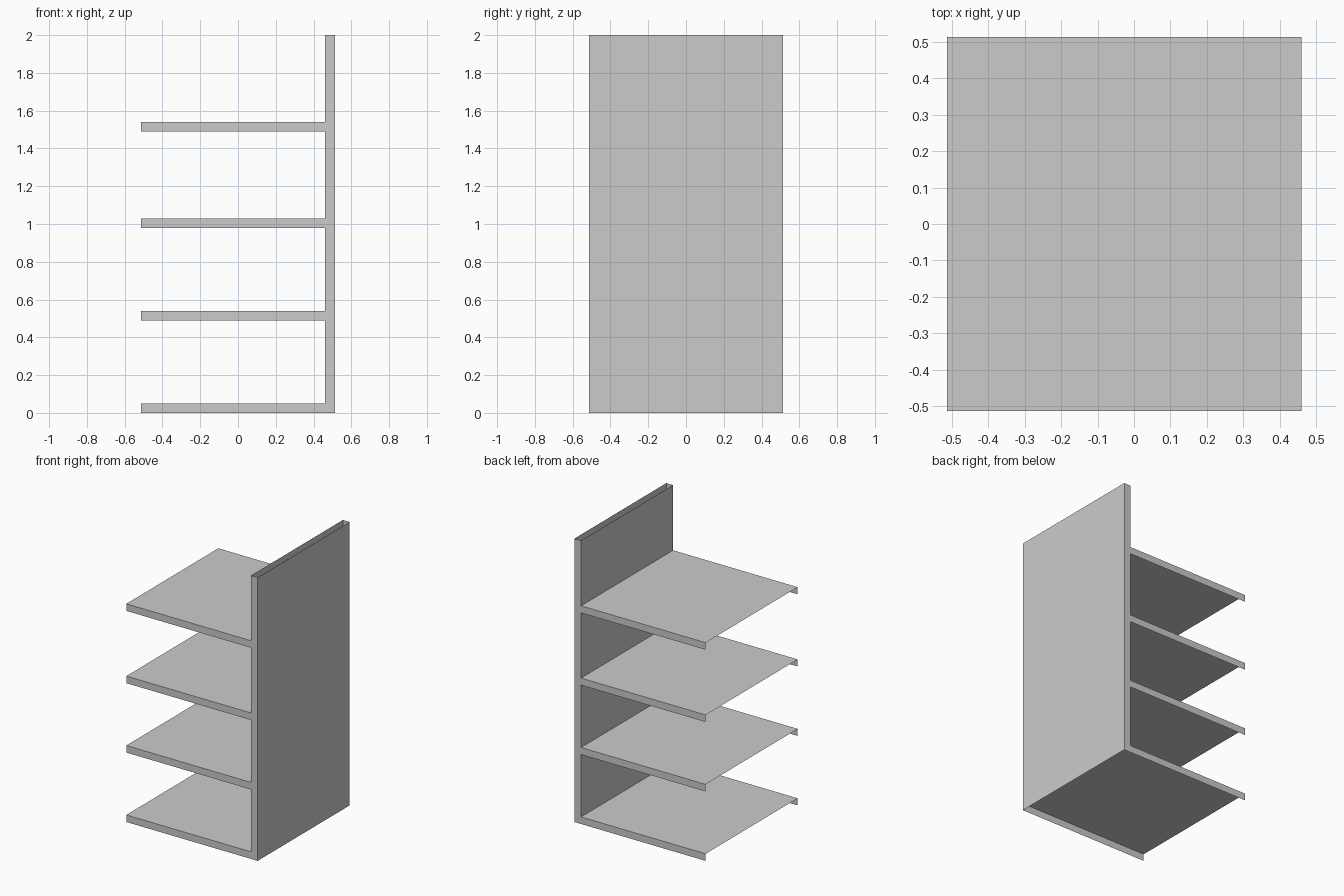
import bpy
import bmesh

if "Cube" in bpy.data.objects:
    bpy.data.objects.remove(bpy.data.objects["Cube"])

HALF = 0.513          # half width and half depth
INNER_X = 0.46        # inner face of the upright panel
HEIGHT = 2.0
THICK = 0.05
SHELF_BOTTOMS = [0.0, 0.49, 0.98, 1.49]


def make_part(name, quads):
    """Build an open sheet part from quads with shared corners welded."""
    bm = bmesh.new()
    for quad in quads:
        bm.faces.new([bm.verts.new(p) for p in quad])
    bmesh.ops.remove_doubles(bm, verts=bm.verts, dist=1e-5)
    mesh = bpy.data.meshes.new(name)
    bm.to_mesh(mesh)
    bm.free()
    obj = bpy.data.objects.new(name, mesh)
    bpy.context.collection.objects.link(obj)
    return obj


def side_strips(x0, x1, z0, z1):
    """Front and back facing strips."""
    front = [(x0, -HALF, z0), (x1, -HALF, z0), (x1, -HALF, z1), (x0, -HALF, z1)]
    back = [(x, HALF, z) for x, _, z in reversed(front)]
    return [front, back]


def x_face(x, z0, z1, sign):
    """Upright face across the depth, facing +x or -x."""
    quad = [(x, -HALF, z0), (x, HALF, z0), (x, HALF, z1), (x, -HALF, z1)]
    return quad if sign > 0 else quad[::-1]


# Shelves: top sheet with front and back lips, open below and at the free end
for i, z in enumerate(SHELF_BOTTOMS, 1):
    top = z + THICK
    sheet = [(-HALF, -HALF, top), (INNER_X, -HALF, top),
             (INNER_X, HALF, top), (-HALF, HALF, top)]
    make_part(f"shelf_{i}", [sheet] + side_strips(-HALF, INNER_X, z, top))

# Upright panel: hollow, open at top and bottom and where the shelves join
panel = [x_face(HALF, 0, HEIGHT, 1)]
levels = SHELF_BOTTOMS + [HEIGHT]
for z, z_next in zip(levels, levels[1:]):
    panel += side_strips(INNER_X, HALF, z, z + THICK)
    panel += side_strips(INNER_X, HALF, z + THICK, z_next)
    panel.append(x_face(INNER_X, z + THICK, z_next, -1))
make_part("upright_panel", panel)
